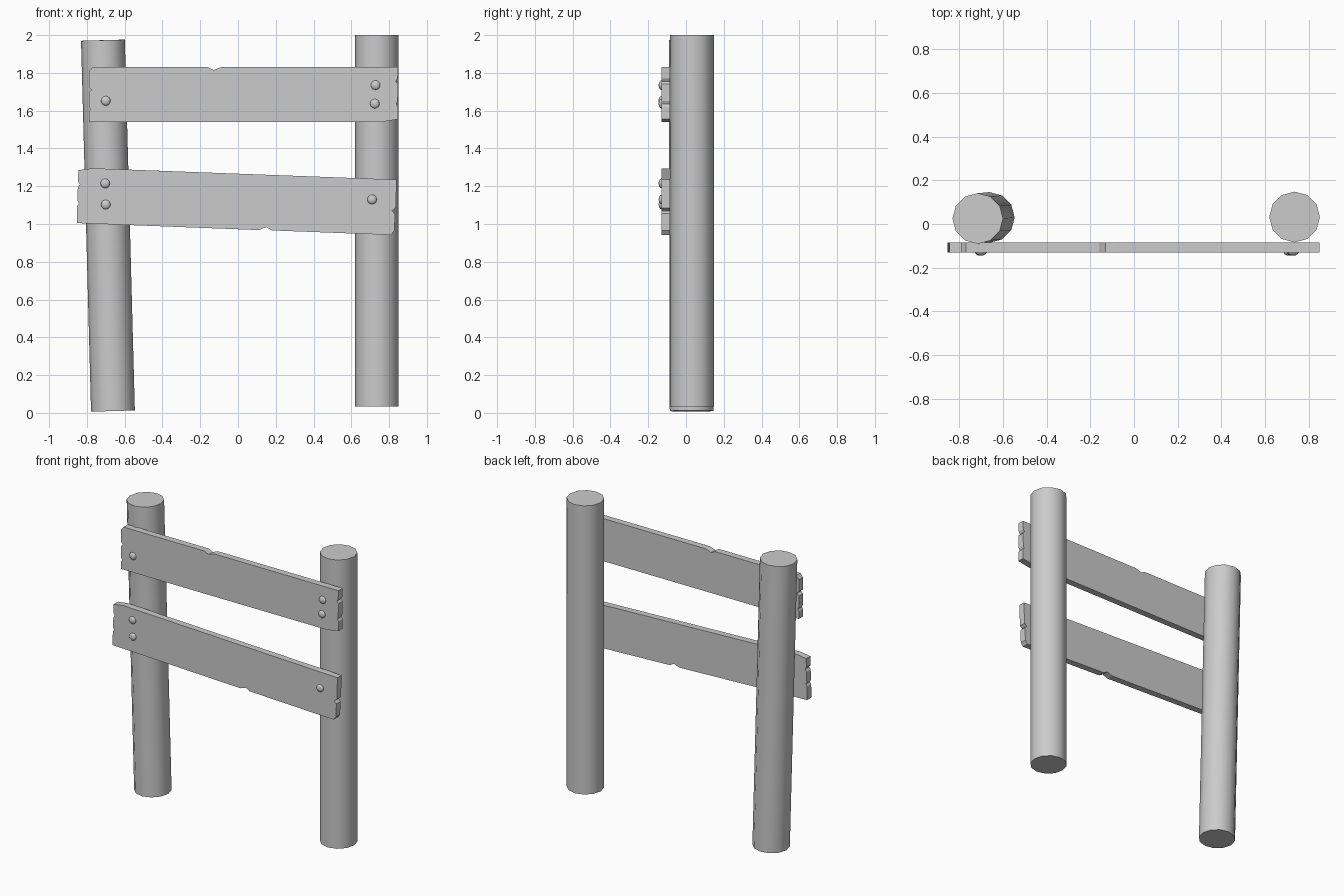
import bpy
import bmesh
import math
from mathutils import Vector

cube = bpy.data.objects.get("Cube")
if cube:
    bpy.data.objects.remove(cube, do_unlink=True)

grey = bpy.data.materials.new("plain_grey")
grey.use_nodes = True
colour = (0.6, 0.6, 0.6, 1)
grey.diffuse_color = colour
grey.node_tree.nodes["Principled BSDF"].inputs["Base Color"].default_value = colour

PLANK_FRONT, PLANK_BACK = -0.13, -0.085


def finish(obj, name, smooth_angle=None):
    """Name and colour a part, and smooth its shallow edges if asked."""
    obj.name = name
    obj.data.materials.append(grey)
    if smooth_angle:
        bpy.ops.object.select_all(action="DESELECT")
        obj.select_set(True)
        bpy.context.view_layer.objects.active = obj
        bpy.ops.object.shade_smooth_by_angle(angle=math.radians(smooth_angle))


def add_post(name, bottom, top, radius=0.116):
    """Twelve-sided round post running between two points."""
    bottom, top = Vector(bottom), Vector(top)
    axis = top - bottom
    bpy.ops.mesh.primitive_cylinder_add(
        vertices=12, radius=radius, depth=axis.length, location=(bottom + top) / 2)
    post = bpy.context.object
    post.rotation_euler = (-math.atan2(axis.y, axis.z), math.atan2(axis.x, axis.z), 0)
    finish(post, name, 40)


def add_plank(name, outline):
    """Flat board with a chipped outline, extruded through its thickness."""
    bm = bmesh.new()
    face = bm.faces.new([bm.verts.new((x, PLANK_FRONT, z)) for x, z in outline])
    extruded = bmesh.ops.extrude_face_region(bm, geom=[face])
    moved = [v for v in extruded["geom"] if isinstance(v, bmesh.types.BMVert)]
    bmesh.ops.translate(bm, verts=moved, vec=(0, PLANK_BACK - PLANK_FRONT, 0))
    bmesh.ops.recalc_face_normals(bm, faces=bm.faces)
    mesh = bpy.data.meshes.new(name)
    bm.to_mesh(mesh)
    bm.free()
    obj = bpy.data.objects.new(name, mesh)
    bpy.context.collection.objects.link(obj)
    finish(obj, name)


def add_nail(name, x, z):
    """Flattened round nail head, half sunk in the plank."""
    bpy.ops.mesh.primitive_uv_sphere_add(
        segments=12, ring_count=8, radius=0.025, location=(x, PLANK_FRONT, z))
    nail = bpy.context.object
    nail.scale.y = 0.6
    finish(nail, name, 60)


# Posts: the model's right one leans outward
add_post("left_post", (0.735, 0.032, 0.035), (0.735, 0.032, 2))
add_post("right_post", (-0.662, 0.03, 0.01), (-0.715, 0.025, 1.973))

# Planks with chipped ends and a nick in one long edge
add_plank("upper_plank", [
    (-0.79, 1.54), (0.76, 1.54), (0.848, 1.555), (0.848, 1.62), (0.838, 1.635),
    (0.845, 1.65), (0.848, 1.74), (0.835, 1.755), (0.845, 1.77), (0.848, 1.83),
    (-0.09, 1.83), (-0.13, 1.815), (-0.16, 1.83), (-0.77, 1.83), (-0.79, 1.805),
    (-0.79, 1.725), (-0.775, 1.71), (-0.79, 1.695), (-0.79, 1.62), (-0.782, 1.605),
    (-0.79, 1.59)])
add_plank("lower_plank", [
    (-0.853, 1.005), (0.11, 0.968), (0.15, 0.983), (0.18, 0.966), (0.81, 0.942),
    (0.828, 0.965), (0.832, 1.055), (0.815, 1.07), (0.835, 1.085), (0.84, 1.235),
    (-0.77, 1.295), (-0.845, 1.285), (-0.847, 1.225), (-0.837, 1.21), (-0.848, 1.195),
    (-0.85, 1.125), (-0.842, 1.11), (-0.852, 1.095)])

# Nail heads
for name, x, z in [
        ("upper_right_nail", -0.7, 1.652), ("upper_left_nail_top", 0.728, 1.735),
        ("upper_left_nail_bottom", 0.724, 1.637), ("lower_right_nail_top", -0.703, 1.215),
        ("lower_right_nail_bottom", -0.7, 1.103), ("lower_left_nail", 0.71, 1.13)]:
    add_nail(name, x, z)
